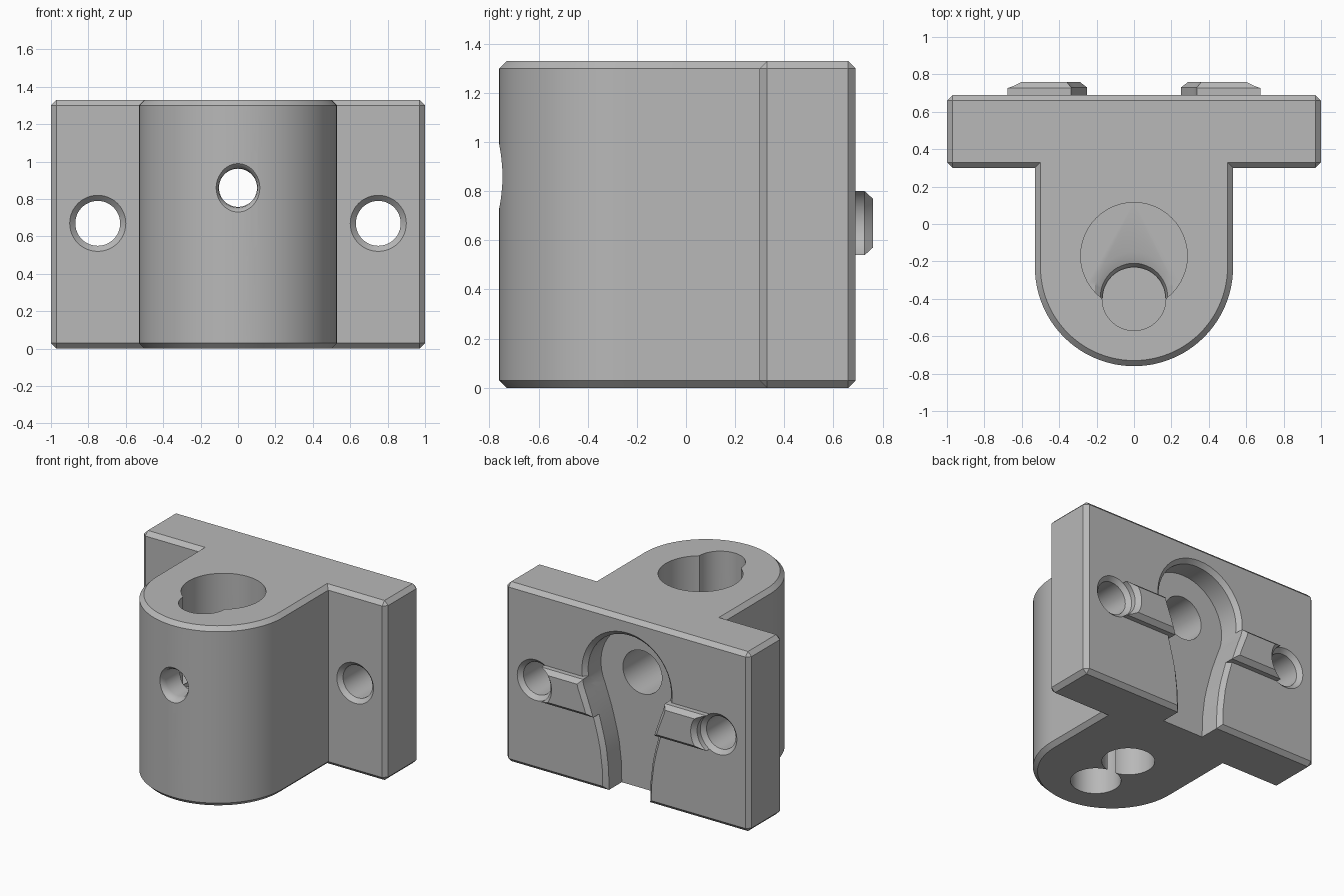
import bpy, bmesh
from math import sin, cos, pi, radians

cube = bpy.data.objects.get("Cube")
if cube:
    bpy.data.objects.remove(cube, do_unlink=True)

H = 1.33      # overall height
C = 0.03      # chamfer size
BACK = 0.69   # back face of the plate
PIN_Z = 0.67  # height of the side screw holes
BORE_Z = 0.86 # height of the centre bore

grey = bpy.data.materials.new("plain grey")
grey.use_nodes = True
grey.diffuse_color = (0.48, 0.48, 0.48, 1)
grey.node_tree.nodes["Principled BSDF"].inputs["Base Color"].default_value = grey.diffuse_color


def loft(name, rings):
    """Closed solid skinned through rings of equal point count."""
    bm = bmesh.new()
    loops = [[bm.verts.new(p) for p in ring] for ring in rings]
    n = len(loops[0])
    for a, b in zip(loops, loops[1:]):
        for i in range(n):
            j = (i + 1) % n
            bm.faces.new((a[i], a[j], b[j], b[i]))
    bm.faces.new(loops[0][::-1])
    bm.faces.new(loops[-1])
    bmesh.ops.recalc_face_normals(bm, faces=bm.faces)
    mesh = bpy.data.meshes.new(name)
    bm.to_mesh(mesh)
    bm.free()
    obj = bpy.data.objects.new(name, mesh)
    mesh.materials.append(grey)
    bpy.context.collection.objects.link(obj)
    return obj


def circle(r, n=48):
    return [(r * cos(2 * pi * i / n), r * sin(2 * pi * i / n)) for i in range(n)]


def bore_y(name, x, z, steps):
    """Round solid along y; steps are (y, radius)."""
    return loft(name, [[(x + u, y, z + v) for u, v in circle(r)] for y, r in steps])


def bore_z(name, steps):
    """Round solid along z; steps are (z, radius, y centre)."""
    return loft(name, [[(u, cy + v, z) for u, v in circle(r)] for z, r, cy in steps])


def combine(target, tool, operation):
    tool.hide_render = True
    mod = target.modifiers.new(operation, 'BOOLEAN')
    mod.operation = operation
    mod.solver = 'EXACT'
    mod.object = tool
    bpy.context.view_layer.objects.active = target
    bpy.ops.object.modifier_apply(modifier=mod.name)
    bpy.data.objects.remove(tool, do_unlink=True)


def column_ring(inset, z):
    r = 0.53 - inset
    arc = [(r * cos(pi + pi * i / 48), -0.23 + r * sin(pi + pi * i / 48), z) for i in range(49)]
    return arc + [(r, 0.5, z), (-r, 0.5, z)]


def slot_ring(grow, y):
    """Keyhole outline: round head tapering to a narrow open foot."""
    side = [(0.167, -0.1), (0.172, 0.15), (0.19, 0.3), (0.207, 0.38),
            (0.228, 0.46), (0.25, 0.54), (0.277, 0.62)]
    pts = [(w + grow, z) for w, z in side]
    for i in range(33):
        a = radians(-25 + 230 * i / 32)
        pts.append(((0.34 + grow) * cos(a), 0.85 + (0.34 + grow) * sin(a)))
    pts += [(-w - grow, z) for w, z in reversed(side)]
    return [(x, y, z) for x, z in pts]


def slot_cutter(start, face):
    e = 0.05
    return loft("slot_cutter", [slot_ring(0, start), slot_ring(0, face - C),
                                slot_ring(C, face), slot_ring(C, face + e)])


# Mounting plate with chamfered edges
bpy.ops.mesh.primitive_cube_add(size=1, location=(0, (0.3 + BACK) / 2, H / 2))
body = bpy.context.object
body.name = "bracket_body"
body.scale = (2, BACK - 0.3, H)
bpy.ops.object.transform_apply(location=True, rotation=False, scale=True)
body.data.materials.append(grey)
bev = body.modifiers.new("chamfer", 'BEVEL')
bev.width = C
bev.segments = 1
bpy.ops.object.modifier_apply(modifier=bev.name)

# Rounded column in front of the plate
column = loft("column", [column_ring(C, 0), column_ring(0, C),
                         column_ring(0, H - C), column_ring(C, H)])
combine(body, column, 'UNION')

# Keyhole recess in the back of the plate
combine(body, slot_cutter(0.51, BACK), 'DIFFERENCE')

# Raised keys beside the recess, and countersunk screw holes
for s in (1, -1):
    def key_ring(inset, y):
        z0, z1 = PIN_Z - 0.13 + inset, PIN_Z + 0.13 - inset
        return [(s * x, y, z) for x, z in ((0.2, z0), (0.68, z0), (0.68, z1), (0.2, z1))]
    key = loft("key", [key_ring(0, 0.6), key_ring(0, 0.727), key_ring(C, 0.76)])
    combine(key, slot_cutter(0.51, 0.76), 'DIFFERENCE')
    combine(key, bore_y("key_end_cutter", s * 0.75, PIN_Z,
                        [(0.5, 0.15), (0.727, 0.15), (0.76, 0.18), (0.8, 0.18)]), 'DIFFERENCE')
    combine(body, key, 'UNION')
    combine(body, bore_y("screw_cutter", s * 0.75, PIN_Z,
                         [(0.2, 0.15), (0.3, 0.15), (0.33, 0.12), (0.66, 0.12),
                          (BACK, 0.15), (0.72, 0.15)]), 'DIFFERENCE')

# Vertical through hole, eased where it meets the pocket floor
floor = 0.68
combine(body, bore_z("through_cutter", [(-0.1, 0.17, -0.4), (floor - 0.05, 0.17, -0.4),
                                        (floor - 0.02, 0.18, -0.39), (floor, 0.21, -0.36),
                                        (floor + 0.01, 0.21, -0.36)]), 'DIFFERENCE')
combine(body, bore_z("upper_through_cutter", [(floor - 0.03, 0.17, -0.4),
                                              (H + 0.1, 0.17, -0.4)]), 'DIFFERENCE')

# Wide pocket from the top and narrow pocket from below
combine(body, bore_z("top_pocket_cutter", [(floor, 0.285, -0.17),
                                           (H + 0.1, 0.285, -0.17)]), 'DIFFERENCE')
combine(body, bore_z("bottom_pocket_cutter", [(-0.1, 0.178, -0.06),
                                              (0.4, 0.178, -0.06)]), 'DIFFERENCE')

# Centre bore: narrow with an eased rim in front, wider at the back
combine(body, bore_y("front_bore_cutter", 0, BORE_Z,
                     [(-0.8, 0.14), (-0.765, 0.135), (-0.75, 0.119), (-0.73, 0.106),
                      (-0.7, 0.102), (-0.3, 0.102)]), 'DIFFERENCE')
combine(body, bore_y("back_bore_cutter", 0, BORE_Z,
                     [(-0.2, 0.16), (0.6, 0.16)]), 'DIFFERENCE')

# Smooth curved walls, crisp chamfers
bpy.ops.object.select_all(action='DESELECT')
body.select_set(True)
bpy.context.view_layer.objects.active = body
bpy.ops.object.shade_smooth_by_angle(angle=radians(28))
